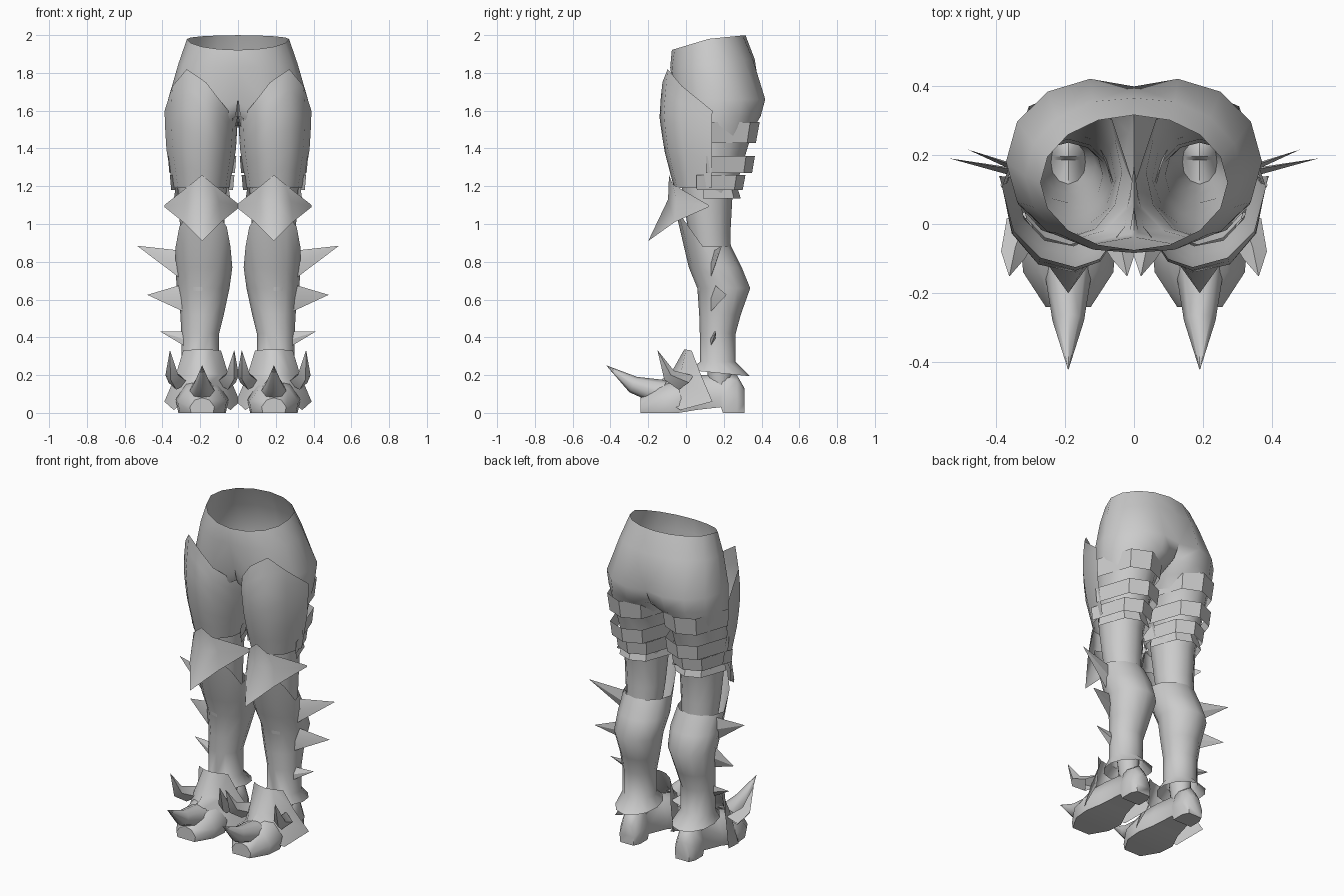
import bpy, bmesh
from math import sin, cos, acos, radians, pi
from mathutils import Vector

cube = bpy.data.objects.get("Cube")
if cube:
    bpy.data.objects.remove(cube, do_unlink=True)

grey = bpy.data.materials.new("plain_grey")
grey.use_nodes = True
GREY = (0.6, 0.6, 0.6, 1)
grey.diffuse_color = GREY
grey.node_tree.nodes["Principled BSDF"].inputs["Base Color"].default_value = GREY

LEG_X = 0.19


def surface(name, rows, closed=False, caps=False, angle=45):
    """Skin rows of points, then mirror the part to the other leg."""
    bm = bmesh.new()
    grid = [[bm.verts.new(p) for p in row] for row in rows]
    n = len(grid[0])
    for a, b in zip(grid, grid[1:]):
        for i in range(n if closed else n - 1):
            j = (i + 1) % n
            bm.faces.new((a[i], a[j], b[j], b[i]))
    if caps:
        bm.faces.new(grid[0])
        bm.faces.new(grid[-1])
    # drop the internal wall on the centre plane
    wall = [f for f in bm.faces if all(abs(v.co.x) < 0.001 for v in f.verts)]
    bmesh.ops.delete(bm, geom=wall, context='FACES')
    bmesh.ops.remove_doubles(bm, verts=bm.verts[:], dist=0.0005)
    bmesh.ops.recalc_face_normals(bm, faces=bm.faces[:])
    mesh = bpy.data.meshes.new(name)
    bm.to_mesh(mesh)
    bm.free()
    mesh.materials.append(grey)
    ob = bpy.data.objects.new(name, mesh)
    bpy.context.collection.objects.link(ob)
    bpy.ops.object.select_all(action='DESELECT')
    ob.select_set(True)
    bpy.context.view_layer.objects.active = ob
    # joined before shading, so the centre seam stays smooth
    ob.modifiers.new("Mirror", 'MIRROR').merge_threshold = 0.001
    bpy.ops.object.modifier_apply(modifier="Mirror")
    bpy.ops.object.shade_smooth_by_angle(angle=radians(angle))


def ring(z, cx, cy, rx, ry, tilt=0.0, front_rise=0.0):
    """Twelve-sided oval, cut flat where it meets the centre plane."""
    cut = min(2 * pi / 3, acos(max(-1, -cx / rx)))
    outer = [cut * i / 4 for i in range(-4, 5)]
    inner = [cut + (2 * pi - 2 * cut) * i / 4 for i in (1, 2, 3)]
    pts = []
    for a in outer + inner:
        dy = ry * sin(a)
        pts.append((max(0, cx + rx * cos(a)), cy + dy,
                    z + tilt * dy + front_rise * max(0, -dy)))
    return pts


def arc(a, z, cx, cy, rx, ry):
    """Point on an upright oval; angle 0 is the front, 90 the outer side."""
    return (cx + rx * sin(radians(a)), cy - ry * cos(radians(a)), z)


def spike(name, base, mid, tip, radius, sides=6):
    base, mid, tip = Vector(base), Vector(mid), Vector(tip)
    rot = (tip - base).to_track_quat('Z', 'Y')
    rows = []
    for p, r in ((base, radius), (mid, radius * 0.65), (tip, 0.001)):
        rows.append([p + rot @ Vector((r * cos(2 * pi * i / sides),
                                       r * sin(2 * pi * i / sides), 0))
                     for i in range(sides)])
    surface(name, rows, closed=True, angle=65)


def symmetric(half):
    """Outer-to-ridge points, repeated on the other side of one leg."""
    left = [(LEG_X - x, y, z) for x, y, z in half]
    right = [(LEG_X + x, y, z) for x, y, z in half[-2::-1]]
    return left + right


# hips and legs, open at the waist and narrowing to the ankle
surface("hips_and_legs", [
    ring(1.98, 0, 0.12, 0.27, 0.195, tilt=0.1, front_rise=-0.2),
    ring(1.85, 0.03, 0.14, 0.285, 0.225, tilt=0.1),
    ring(1.66, 0.11, 0.18, 0.26, 0.24),
    ring(1.57, 0.13, 0.17, 0.235, 0.225),
    ring(1.52, 0.175, 0.16, 0.185, 0.205),
    ring(1.45, LEG_X, 0.15, 0.155, 0.19),
    ring(1.3, LEG_X, 0.13, 0.138, 0.165),
    ring(1.13, LEG_X, 0.115, 0.125, 0.13),
    ring(0.95, LEG_X, 0.125, 0.115, 0.11),
    ring(0.8, LEG_X, 0.14, 0.1, 0.1),
    ring(0.45, LEG_X, 0.17, 0.08, 0.08),
    ring(0.15, LEG_X, 0.18, 0.05, 0.06)], closed=True, angle=75)

# front thigh plate with a pointed upper edge
PROFILE = [(1.19, 0.15, 0.19), (1.4, 0.185, 0.245), (1.58, 0.195, 0.27), (1.82, 0.18, 0.245)]


def thigh_radii(z):
    for (z0, a0, b0), (z1, a1, b1) in zip(PROFILE, PROFILE[1:]):
        if z <= z1 + 1e-6:
            t = (z - z0) / (z1 - z0)
            return a0 + (a1 - a0) * t, b0 + (b1 - b0) * t


TOP_EDGE = [(-93, 1.5), (-60, 1.57), (-30, 1.66), (-8, 1.75), (25, 1.82), (55, 1.73), (93, 1.6)]
rows = []
for k in range(7):
    row = []
    for a, top in TOP_EDGE:
        z = 1.19 + (top - 1.19) * k / 6
        row.append(arc(a, z, 0.195, 0.125, *thigh_radii(z)))
    rows.append(row)
surface("thigh_plate", rows, angle=50)

# bands around the back of the thigh; the lowest one flares outward
for i, (top, low, cy, rx, ry, flare) in enumerate([
        (1.54, 1.43, 0.14, 0.19, 0.25, -0.02), (1.36, 1.27, 0.13, 0.182, 0.235, -0.015),
        (1.26, 1.18, 0.08, 0.172, 0.235, -0.015), (1.2, 1.135, 0.11, 0.14, 0.16, 0.02)]):
    angles = (84, 143, 180, 217, 276)
    surface(f"thigh_band_{i + 1}", [
        [arc(a, top, LEG_X, cy, rx, ry) for a in angles],
        [arc(a, low, LEG_X, cy, rx + flare / 2, ry + flare) for a in angles]], angle=25)

# knee plate ending in a low point
surface("knee_plate", [
    symmetric([(0.2, 0.12, 1.1), (0.06, -0.07, 1.21), (0, -0.09, 1.26)]),
    symmetric([(0.2, 0.12, 1.095), (0.09, -0.05, 1.12), (0, -0.095, 1.13)]),
    symmetric([(0.2, 0.12, 1.09), (0.1, -0.06, 1.01), (0, -0.2, 0.91)])], angle=75)

# shin guard, high at the front and flared at the ankle
surface("shin_guard", [
    ring(0.88, 0.185, 0.09, 0.145, 0.15, front_rise=1.4),
    ring(0.77, 0.18, 0.155, 0.15, 0.14),
    ring(0.66, 0.185, 0.2, 0.14, 0.14),
    ring(0.52, 0.19, 0.18, 0.115, 0.11),
    ring(0.42, 0.2, 0.168, 0.1, 0.095),
    ring(0.27, 0.2, 0.168, 0.1, 0.095),
    ring(0.21, 0.195, 0.18, 0.125, 0.16, tilt=-0.1)], closed=True)

# flat blades along the outer shin, swept up
for i, (high, low, x, tip) in enumerate([(0.86, 0.7, 0.3, (0.535, 0.19, 0.885)),
                                         (0.68, 0.53, 0.285, (0.48, 0.215, 0.625)),
                                         (0.43, 0.34, 0.27, (0.41, 0.16, 0.43))]):
    mid = (high + low) / 2
    surface(f"shin_blade_{i + 1}", [
        [(x + 0.01, 0.15, high), (x, 0.155, mid), (x - 0.01, 0.125, low), (x, 0.125, mid)],
        [tip] * 4], closed=True, angle=20)


# boot with a separate heel and a raised arch
def foot_section(y, w, h, base=0.0):
    outline = [(w * 0.9, base), (w, 0.4 * h), (w * 0.6, 0.85 * h), (0, h)]
    return symmetric([(x, y, z) for x, z in outline])


surface("boot", [foot_section(*s) for s in [
    (0.31, 0.05, 0.13), (0.27, 0.07, 0.2), (0.195, 0.07, 0.22), (0.185, 0.07, 0.2, 0.03),
    (0.05, 0.1, 0.2, 0.015), (-0.04, 0.14, 0.18), (-0.14, 0.13, 0.15),
    (-0.24, 0.065, 0.08)]], closed=True, caps=True, angle=55)

# instep plate with swept side points
surface("instep_plate", [
    symmetric([(0.1, 0.03, 0.33), (0.05, 0, 0.335), (0, -0.01, 0.335)]),
    symmetric([(0.14, 0.08, 0.2), (0.09, -0.03, 0.2), (0, -0.08, 0.21)]),
    symmetric([(0.2, 0.14, 0.06), (0.15, -0.03, 0.015), (0, -0.2, 0.13)])], angle=50)

# toe claw and side horns
spike("toe_claw", (LEG_X, -0.13, 0.11), (LEG_X, -0.28, 0.15), (LEG_X, -0.42, 0.25), 0.07, sides=8)
for side, name in ((-1, "inner"), (1, "outer")):
    spike(f"{name}_horn", (LEG_X + side * 0.125, 0, 0.16), (LEG_X + side * 0.16, -0.09, 0.2),
          (LEG_X + side * 0.17, -0.15, 0.33), 0.055, sides=4)
